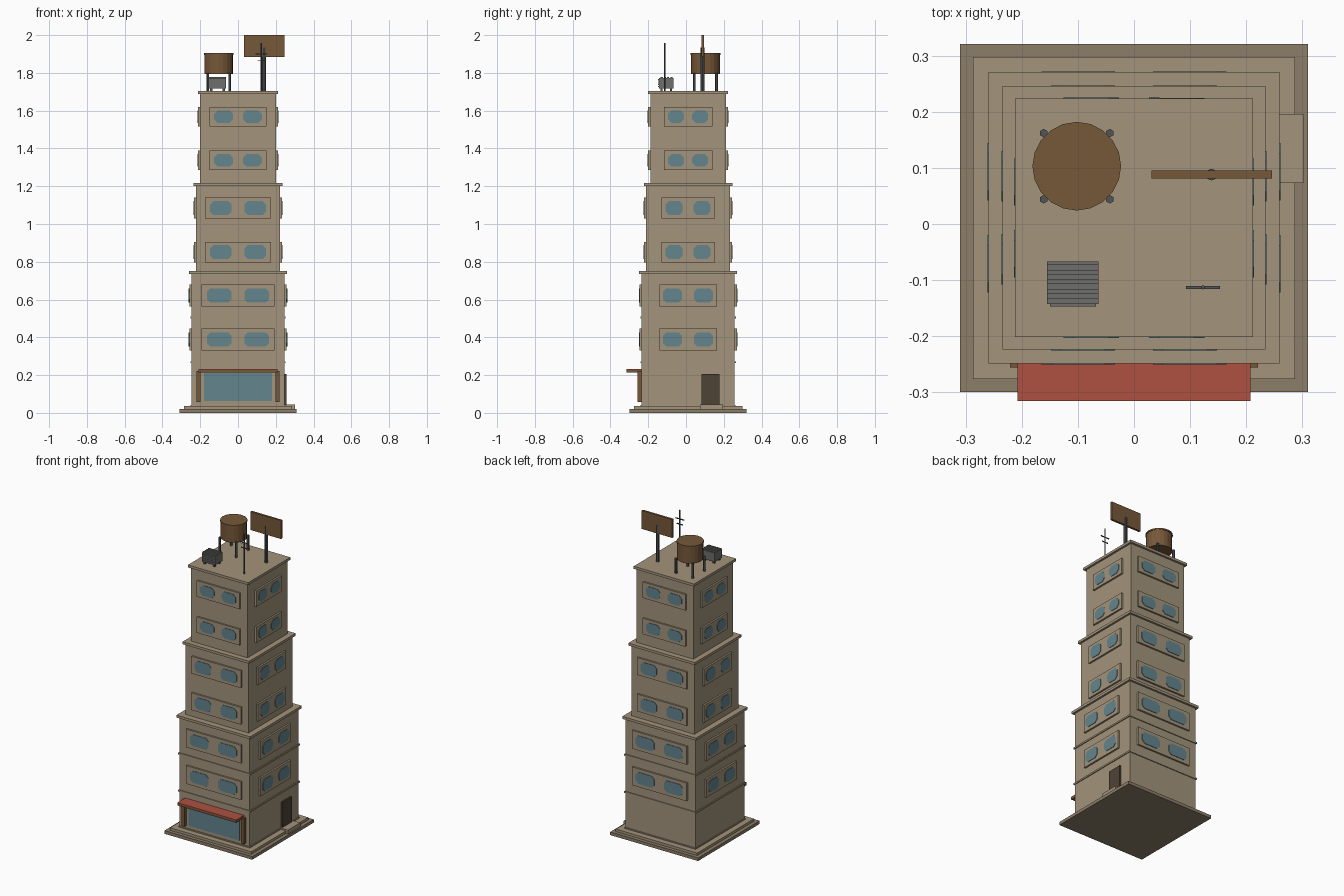
import bpy, bmesh, math
from mathutils import Matrix, Vector

if "Cube" in bpy.data.objects:
    bpy.data.objects.remove(bpy.data.objects["Cube"])

CY = 0.011  # centre of the tower in y


def srgb(r, g, b):
    f = lambda c: (c / 255 / 12.92) if c < 11 else ((c / 255 + 0.055) / 1.055) ** 2.4
    return (f(r), f(g), f(b), 1)


def material(name, rgb):
    m = bpy.data.materials.new(name)
    m.diffuse_color = srgb(*rgb)
    m.use_nodes = True
    m.node_tree.nodes["Principled BSDF"].inputs["Base Color"].default_value = m.diffuse_color
    return m


STONE = material("tan stone", (163, 148, 124))
BASE = material("dark stone", (140, 125, 103))
GLASS = material("blue glass", (99, 133, 141))
WOOD = material("brown wood", (118, 88, 57))
DOOR = material("dark door", (78, 67, 54))
RED = material("red canopy", (173, 81, 65))
GREY = material("grey metal", (110, 111, 108))
DARK = material("dark metal", (82, 84, 85))


def finish(bm, name, mat):
    bmesh.ops.recalc_face_normals(bm, faces=bm.faces)
    me = bpy.data.meshes.new(name)
    bm.to_mesh(me)
    bm.free()
    me.materials.append(mat)
    ob = bpy.data.objects.new(name, me)
    bpy.context.collection.objects.link(ob)
    return ob


def box(name, x0, x1, y0, y1, z0, z1, mat):
    bm = bmesh.new()
    bmesh.ops.create_cube(bm, size=1)
    for v in bm.verts:
        v.co = ((x0 + x1) / 2 + v.co.x * (x1 - x0),
                (y0 + y1) / 2 + v.co.y * (y1 - y0),
                (z0 + z1) / 2 + v.co.z * (z1 - z0))
    return finish(bm, name, mat)


def square(name, half, z0, z1, mat):
    return box(name, -half, half, CY - half, CY + half, z0, z1, mat)


def cylinder(name, x, y, r, z0, z1, mat, sides=6):
    bm = bmesh.new()
    bmesh.ops.create_cone(bm, cap_ends=True, segments=sides, radius1=r, radius2=r, depth=z1 - z0,
                          matrix=Matrix.Translation((x, y, (z0 + z1) / 2)))
    return finish(bm, name, mat)


def wall_plate(name, side, wall, u0, u1, z0, z1, start, thick, mat, cut=0.0):
    """Plate on one of the four walls, corners chamfered by cut."""
    bm = bmesh.new()
    c = cut
    outline = [(u0 + c, z0), (u1 - c, z0), (u1, z0 + c), (u1, z1 - c),
               (u1 - c, z1), (u0 + c, z1), (u0, z1 - c), (u0, z0 + c)]
    if not c:
        outline = [(u0, z0), (u1, z0), (u1, z1), (u0, z1)]
    d = -(wall + start)
    face = bm.faces.new([bm.verts.new((u, d, z)) for u, z in outline])
    out = bmesh.ops.extrude_face_region(bm, geom=[face])
    moved = [g for g in out["geom"] if isinstance(g, bmesh.types.BMVert)]
    bmesh.ops.translate(bm, verts=moved, vec=(0, -thick, 0))
    bm.transform(Matrix.Translation((0, CY, 0)) @ Matrix.Rotation(side * math.pi / 2, 4, 'Z'))
    return finish(bm, name, mat)


# Stepped plinth
square("plinth_lower", 0.31, 0, 0.02, BASE)
square("plinth_upper", 0.287, 0.02, 0.036, STONE)

# Tiers: wall half width, bottom, top, floor centres,
# panel (front half, side half, half height), glass (front range, side range, half height)
tiers = [
    (0.247, 0.036, 0.735, (0.388, 0.621), (0.193, 0.152, 0.058), ((0.034, 0.165), (0.031, 0.133), 0.037)),
    (0.222, 0.750, 1.200, (0.851, 1.084), (0.175, 0.142, 0.055), ((0.034, 0.148), (0.029, 0.119), 0.037)),
    (0.200, 1.215, 1.687, (1.337, 1.568), (0.151, 0.128, 0.051), ((0.027, 0.126), (0.022, 0.106), 0.033)),
]
for i, (w, z0, z1, floors, panel, glass) in enumerate(tiers, 1):
    square(f"tier_{i}", w, z0, z1, STONE)
    square(f"cornice_{i}", w + 0.0125, z1, z1 + 0.016, STONE)
    for zc in floors:
        for side in range(4):
            ph = panel[side % 2]
            a, b = glass[side % 2]
            wall_plate("window_panel", side, w, -ph, ph, zc - panel[2], zc + panel[2], 0, 0.011, STONE)
            for u0, u1 in ((-b, -a), (a, b)):
                wall_plate("window_glass", side, w, u0, u1, zc - glass[2], zc + glass[2],
                           0.010, 0.004, GLASS, 0.018)

# Belt courses on the lowest tier
for z in (0.268, 0.505):
    square("belt_course", 0.2525, z - 0.005, z + 0.005, STONE)
square("foot_course", 0.251, 0.036, 0.043, STONE)

# Shop front with posts, beam and canopy
FRONT = CY - 0.247
box("shop_window", -0.18, 0.18, FRONT - 0.006, FRONT, 0.064, 0.212, GLASS)
for s in (-1, 1):
    box("shop_post", s * 0.21 - 0.011, s * 0.21 + 0.011, FRONT - 0.02, FRONT, 0.058, 0.222, WOOD)
box("canopy_board", -0.208, 0.208, -0.315, FRONT, 0.214, 0.226, WOOD)
box("canopy_top", -0.208, 0.208, -0.315, FRONT, 0.226, 0.232, RED)

# Side door with doorstep
box("side_door", 0.247, 0.256, 0.082, 0.177, 0.045, 0.207, DOOR)
box("doorstep", 0.247, 0.302, 0.073, 0.196, 0.02, 0.045, STONE)

# Water tank on four legs
ROOF = 1.703
TX, TY = -0.102, 0.103
tank = cylinder("water_tank", TX, TY, 0.076, 1.793, 1.896, WOOD, 20)
cylinder("tank_lid", TX, TY, 0.079, 1.896, 1.905, WOOD, 20)
for sx in (-1, 1):
    for sy in (-1, 1):
        cylinder("tank_leg", TX + sx * 0.059, TY + sy * 0.059, 0.0075, ROOF, 1.80, DARK)

# Cooling unit with slats and feet
box("cooling_unit", -0.155, -0.063, -0.143, -0.067, 1.718, 1.774, GREY)
for k in range(4):
    y = -0.134 + k * 0.017
    box("unit_top_slat", -0.155, -0.063, y, y + 0.011, 1.774, 1.778, GREY)
    z = 1.724 + k * 0.012
    box("unit_front_slat", -0.15, -0.068, -0.147, -0.143, z, z + 0.007, GREY)
for x in (-0.142, -0.076):
    for y in (-0.13, -0.08):
        box("unit_foot", x - 0.006, x + 0.006, y - 0.006, y + 0.006, ROOF, 1.718, DARK)

# Roof sign on a pole
box("sign_board", 0.031, 0.246, 0.081, 0.095, 1.883, 2.0, WOOD)
cylinder("sign_pole", 0.138, 0.088, 0.0105, ROOF, 1.935, DARK, 8)

# Aerial with cross bars
cylinder("aerial_mast", 0.123, -0.113, 0.004, ROOF, 1.957, DARK)
for z, h in ((1.90, 0.03), (1.867, 0.021)):
    box("aerial_bar", 0.123 - h, 0.123 + h, -0.1155, -0.1105, z - 0.0025, z + 0.0025, DARK)
